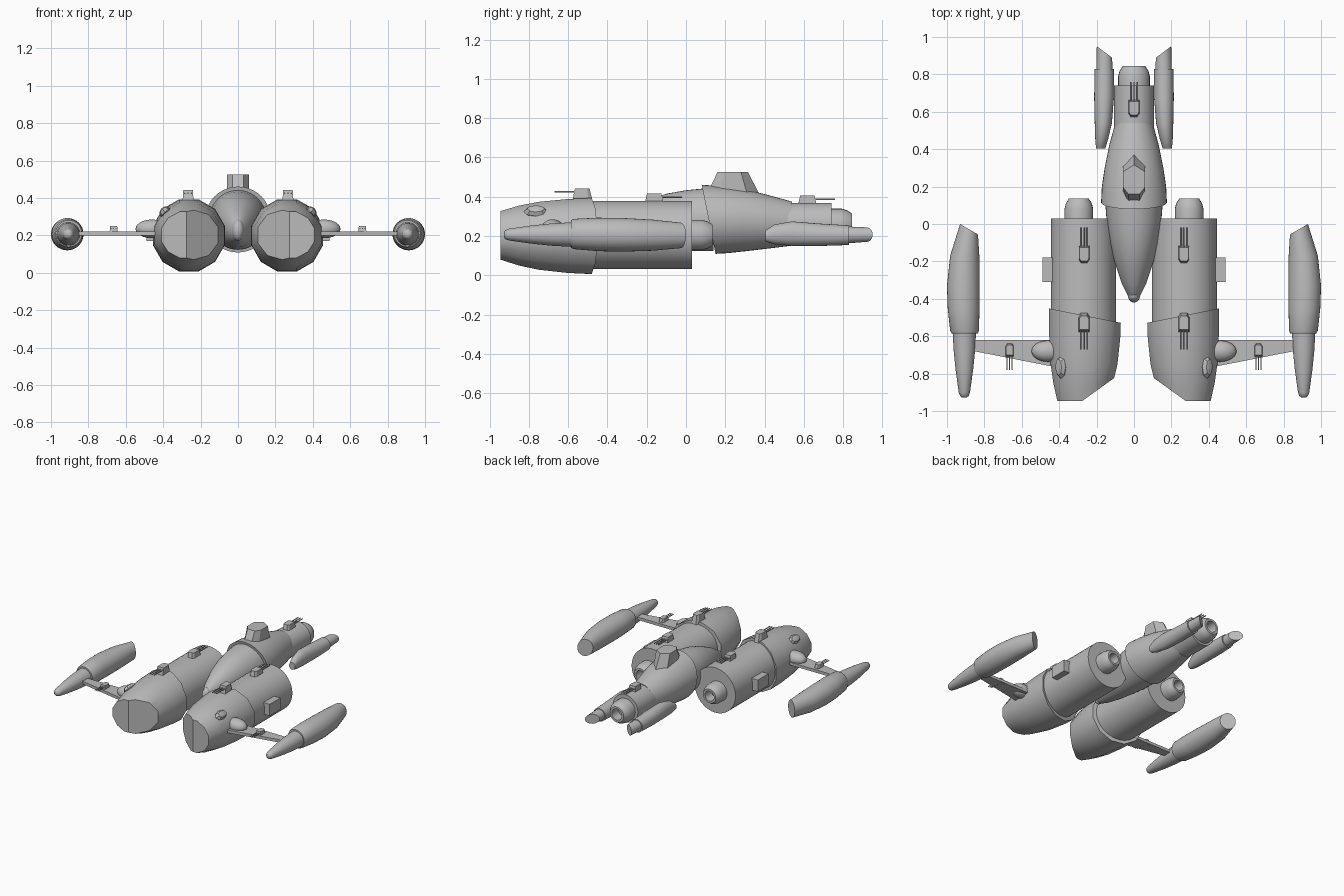
import bpy, bmesh, math
from mathutils import Vector, Matrix

cube = bpy.data.objects.get("Cube")
if cube:
    bpy.data.objects.remove(cube)

grey = bpy.data.materials.new("hull_grey")
grey.use_nodes = True
COLOUR = (0.5, 0.5, 0.5, 1)
grey.diffuse_color = COLOUR
grey.node_tree.nodes["Principled BSDF"].inputs["Base Color"].default_value = COLOUR


def finish(bm, name, side=1, crease=40):
    """Mirror if needed, mark sharp edges and make the object."""
    bm.transform(Matrix.Diagonal((side, 1, 1, 1)))
    bmesh.ops.recalc_face_normals(bm, faces=bm.faces)
    for f in bm.faces:
        f.smooth = True
    for e in bm.edges:
        e.smooth = e.calc_face_angle(0) < math.radians(crease)
    mesh = bpy.data.meshes.new(name)
    bm.to_mesh(mesh)
    bm.free()
    mesh.materials.append(grey)
    obj = bpy.data.objects.new(name, mesh)
    bpy.context.collection.objects.link(obj)


def loft(sections, n=32, turn=0.0):
    """Skin ellipses (y, cx, cz, rx, rz, slant in x, slant in z) along y."""
    bm = bmesh.new()
    rings = []
    for sec in sections:
        y, cx, cz, rx, rz, kx, kz = (tuple(sec) + (0, 0))[:7]
        ring = []
        for i in range(n):
            a = math.tau * (i + turn) / n
            dx, dz = rx * math.cos(a), rz * math.sin(a)
            ring.append(bm.verts.new((cx + dx, y + kx * dx + kz * dz, cz + dz)))
        rings.append(ring)
    for a, b in zip(rings, rings[1:]):
        for i in range(n):
            j = (i + 1) % n
            bm.faces.new((a[i], a[j], b[j], b[i]))
    bm.faces.new(rings[0])
    bm.faces.new(rings[-1])
    return bm


def round_profile(cx, cz, points):
    return [(y, cx, cz, r, r) for y, r in points]


def nozzle(name, side, cx, cz, y, r):
    """Hollow tapered exhaust."""
    pts = [(y - 0.02, r), (y + 0.05, r), (y + 0.08, r * 0.9), (y + 0.105, r * 0.7),
           (y + 0.105, r * 0.5), (y + 0.03, r * 0.45)]
    finish(loft(round_profile(cx, cz, pts), 24), name, side)


def ellipsoid(name, side, centre, radii, tilt=0.0, seg=24, crease=40):
    bm = bmesh.new()
    bmesh.ops.create_uvsphere(bm, u_segments=seg, v_segments=max(4, seg // 2), radius=1)
    bm.transform(Matrix.Translation(centre) @ Matrix.Rotation(tilt, 4, 'Y')
                 @ Matrix.Diagonal((*radii, 1)))
    finish(bm, name, side, crease)


def prism(outline, z0, z1, top=None):
    """Extrude a plan outline, optionally with a different top outline."""
    bm = bmesh.new()
    low = [bm.verts.new((x, y, z0)) for x, y in outline]
    high = [bm.verts.new((x, y, z1)) for x, y in (top or outline)]
    bm.faces.new(low)
    bm.faces.new(high)
    for i in range(len(low)):
        j = (i + 1) % len(low)
        bm.faces.new((low[i], low[j], high[j], high[i]))
    return bm


def turret(name, side, x, y, z, aim, scale=1.0):
    """Rounded gun housing with three barrels pointing along aim * y."""
    half = [(0.03, 0.05), (0.03, -0.035), (0.018, -0.055)]
    plan = half + [(-u, v) for u, v in reversed(half)]
    top = [(u * 0.85, v * 0.7) for u, v in plan]
    bm = prism(plan, -0.03, 0.038, top)
    for u in (-0.018, 0, 0.018):
        m = Matrix.Translation((u, 0.085, 0.02)) @ Matrix.Rotation(math.pi / 2, 4, 'X')
        bmesh.ops.create_cone(bm, cap_ends=True, segments=8, radius1=0.004,
                              radius2=0.004, depth=0.11, matrix=m)
    bm.transform(Matrix.Translation((x, y, z))
                 @ Matrix.Diagonal((scale, aim * scale, scale, 1)))
    finish(bm, name, side, 30)


# Central fuselage: nose, middle shell, rear drum
finish(loft([(-0.41, 0, 0.225, 0.012, 0.03), (-0.38, 0, 0.23, 0.035, 0.055),
             (-0.32, 0, 0.24, 0.065, 0.085), (-0.2, 0, 0.26, 0.105, 0.123),
             (-0.1, 0, 0.272, 0.128, 0.143), (0.0, 0, 0.278, 0.145, 0.155),
             (0.14, 0, 0.285, 0.156, 0.162)], 40), "nose")
ellipsoid("nose_cap", 1, (0, -0.38, 0.228), (0.033, 0.04, 0.057))
finish(loft([(0.115, 0, 0.285, 0.176, 0.176, 0, -0.2), (0.2, 0, 0.283, 0.172, 0.17, 0, -0.1),
             (0.3, 0, 0.28, 0.157, 0.158), (0.42, 0, 0.272, 0.133, 0.136),
             (0.54, 0, 0.263, 0.1, 0.112)], 40), "middle_shell")
finish(loft(round_profile(0, 0.262, [(0.5, 0.107), (0.74, 0.107)])), "rear_drum")
nozzle("rear_nozzle", 1, 0, 0.255, 0.74, 0.085)

# Bridge tower
base = [(0, 0.37), (0.058, 0.31), (0.058, 0.17), (0.03, 0.11),
        (-0.03, 0.11), (-0.058, 0.17), (-0.058, 0.31)]
roof = [(x, 0.16 + (y - 0.11) * 0.6) for x, y in base]
finish(prism(base, 0.42, 0.525, roof), "bridge_tower", 1, 25)
turret("rear_turret", 1, 0, 0.62, 0.367, 1)

for side, word in ((1, "left_"), (-1, "right_")):
    # Main engine drum with its exhaust
    finish(loft(round_profile(0.27, 0.205, [(-0.6, 0.174), (0.03, 0.174)]), 40),
           word + "drum", side)
    nozzle(word + "nozzle", side, 0.295, 0.205, 0.03, 0.077)

    # Faceted cowl with an angled front cut on the inner half
    cowl = loft([(-0.945, 0.275, 0.203, 0.14, 0.128), (-0.85, 0.272, 0.202, 0.165, 0.158),
                 (-0.75, 0.267, 0.201, 0.185, 0.179), (-0.6, 0.263, 0.2, 0.197, 0.195),
                 (-0.49, 0.263, 0.2, 0.199, 0.2, 0.2)], 12, 0.5)
    bmesh.ops.bisect_plane(cowl, geom=cowl.verts[:] + cowl.edges[:] + cowl.faces[:],
                           plane_co=Vector((0.275, -0.945, 0.2)),
                           plane_no=Vector((-0.115, -0.16, 0)), clear_outer=True)
    bmesh.ops.holes_fill(cowl, edges=[e for e in cowl.edges if e.is_boundary])
    finish(cowl, word + "cowl", side, 34)
    ellipsoid(word + "cowl_blister", side, (0.39, -0.765, 0.325), (0.034, 0.062, 0.028),
              math.radians(45), 8, 30)

    # Side box and wing root fairing
    box = [(0.42, -0.31), (0.488, -0.31), (0.488, -0.18), (0.42, -0.18)]
    finish(prism(box, 0.17, 0.26), word + "side_box", side)
    ellipsoid(word + "wing_root", side, (0.46, -0.68, 0.235), (0.088, 0.057, 0.05))

    # Wing and tip pod
    wing = [(0.42, -0.765), (0.88, -0.675), (0.88, -0.62), (0.42, -0.62)]
    finish(prism(wing, 0.2, 0.222), word + "wing", side)
    finish(loft([(-0.585, 0.905, 0.21, 0.07, 0.071), (-0.57, 0.906, 0.21, 0.077, 0.077),
                 (-0.45, 0.911, 0.208, 0.085, 0.085), (-0.33, 0.913, 0.206, 0.087, 0.086),
                 (-0.17, 0.905, 0.204, 0.078, 0.079), (-0.028, 0.882, 0.203, 0.048, 0.065, 0.58)]),
           word + "tip_pod", side)
    finish(loft(round_profile(0.907, 0.207,
                [(-0.928, 0.012), (-0.92, 0.023), (-0.9, 0.03), (-0.78, 0.047),
                 (-0.68, 0.057), (-0.57, 0.063)])), word + "tip_pod_nose", side)

    # Rear side pod with slanted tail
    finish(loft([(0.405, 0.178, 0.2, 0.025, 0.028), (0.45, 0.173, 0.208, 0.034, 0.05),
                 (0.54, 0.164, 0.212, 0.046, 0.062), (0.68, 0.16, 0.206, 0.053, 0.057),
                 (0.83, 0.159, 0.204, 0.051, 0.05)], 24), word + "rear_pod", side)
    finish(loft([(0.8, 0.158, 0.205, 0.044, 0.044),
                 (0.92, 0.158, 0.207, 0.041, 0.037, 0.75)], 24), word + "rear_pod_tail", side)

    # Guns
    turret(word + "drum_turret", side, 0.267, -0.16, 0.378, 1)
    turret(word + "cowl_turret", side, 0.267, -0.53, 0.405, -1)
    turret(word + "wing_turret", side, 0.665, -0.675, 0.221, -1, 0.75)
